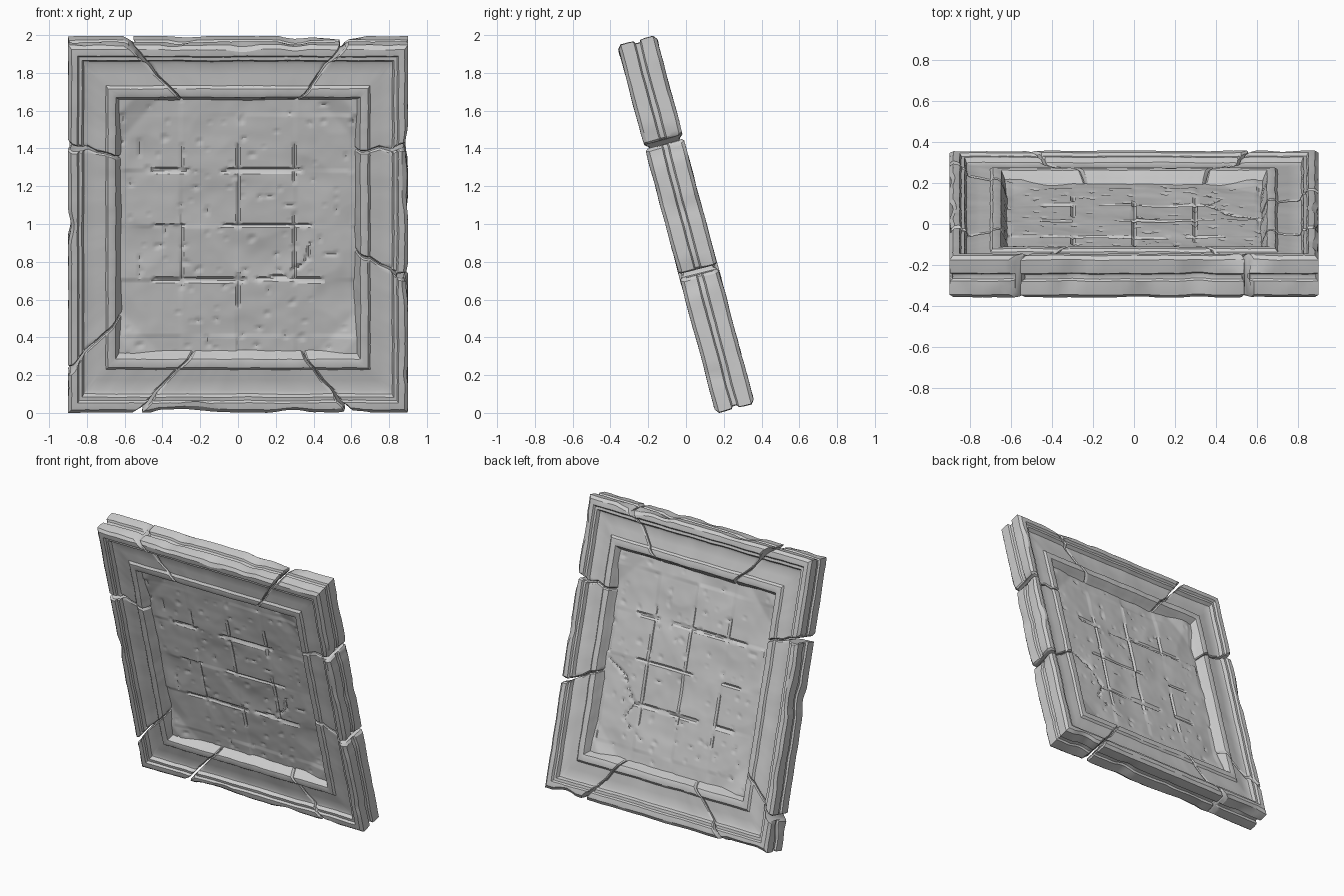
import bpy, bmesh, math, random
from mathutils import Vector, Matrix, noise

if "Cube" in bpy.data.objects:
    bpy.data.objects.remove(bpy.data.objects["Cube"])

random.seed(4)
TILT = math.radians(15)
HX, HZ, W, RISE = 0.90, 1.008, 0.29, 1.15     # half sizes, frame width, vertical width factor
POSE = Matrix.Translation((0, 0, 1.0)) @ Matrix.Rotation(TILT, 4, 'X')
parts = []


def finish(name, bm):
    bmesh.ops.recalc_face_normals(bm, faces=bm.faces)
    bm.transform(POSE)
    me = bpy.data.meshes.new(name)
    bm.to_mesh(me)
    bm.free()
    ob = bpy.data.objects.new(name, me)
    bpy.context.collection.objects.link(ob)
    bpy.ops.object.select_all(action='DESELECT')
    ob.select_set(True)
    bpy.context.view_layer.objects.active = ob
    bpy.ops.object.shade_smooth_by_angle(angle=math.radians(28))
    parts.append(ob)


# frame moulding profile: (distance in from outer edge, half thickness)
HALF = [(.016, 0), (.014, .012), (.002, .02), (0, .05), (0, .088), (.018, .105), (.035, .106),
        (.05, .105), (.058, .09), (.074, .09), (.084, .066), (.1, .06), (.15, .063), (.2, .067),
        (.212, .08), (.235, .083), (.252, .078), (.268, .045), (.278, .018), (W, 0)]
PROFILE = [(u, -h) for u, h in HALF] + [(u, h) for u, h in HALF[-2:0:-1]]

IX, IZ = HX - W, HZ - W * RISE


def corner(sx, sz):
    return Vector((sx * HX, sz * HZ)), Vector((sx * IX, sz * IZ)), False


def crack(side, outer, inner):
    s = 1 if side in 'TR' else -1
    if side in 'TB':
        return Vector((outer, s * HZ)), Vector((inner, s * IZ)), True
    return Vector((s * HX, outer)), Vector((s * IX, inner)), True


# clockwise around the frame, starting at the first crack
KEYS = [crack('T', -.58, -.28), crack('T', .56, .30), corner(1, 1), crack('R', .45, .42),
        crack('R', -.27, -.13), corner(1, -1), crack('B', .58, .33), crack('B', -.53, -.22),
        corner(-1, -1), crack('L', -.78, -.48), crack('L', .46, .38), corner(-1, 1)]


def jag(key, u):
    return 0.022 * noise.noise(Vector((key[0].x * 9, key[0].y * 9, u * 16)))


def station(a, b, f, tip, grow):
    """One ring of points, fraction f from key a to key b."""
    d = (b[0] - a[0]).normalized()
    pts = []
    for u, h in PROFILE:
        if tip:                                   # chipped lip beside a crack
            u, h = .012 + u * .94, h * .9
        t = u / W
        gap = .004 + .014 * max(0, 1 - t * 2.2) * grow
        pa, pb = a[0].lerp(a[1], t), b[0].lerp(b[1], t)
        if a[2]:
            pa = pa + d * (gap + jag(a, u))
        if b[2]:
            pb = pb - d * (gap - jag(b, u))
        p = pa.lerp(pb, f)
        v = Vector((p.x, h, p.y))
        # wear: eat into outer edges, ripple everything slightly
        if u < .05:
            chip = max(0, noise.noise(v * 5 + Vector((3, 1, 7))) - .15) * .045
            v.x -= chip * (1 if v.x > 0 else -1) * (abs(v.x) > HX - .06)
            v.z -= chip * (1 if v.z > 0 else -1) * (abs(v.z) > HZ - .06)
        v += noise.noise_vector(v * 7) * .0035 + noise.noise_vector(v * 24) * .0015
        v.x = max(-HX, min(HX, v.x))
        pts.append(v)
    return pts


# broken frame blocks, lofted from crack to crack
def frame_block(name, keys):
    grow = random.uniform(.6, 1.3)
    rings = []
    for a, b in zip(keys, keys[1:]):
        length = (b[0] - a[0]).length
        n = max(3, int(length / .028))
        fs = [i / n for i in range(n + 1)]
        if not a[2]:
            fs = fs[1:]
        else:
            fs.insert(1, .011 / length)
        if b[2]:
            fs.insert(-1, 1 - .011 / length)
        for f in fs:
            rings.append(station(a, b, f, (f == 0 and a[2]) or (f == 1 and b[2]), grow))
    bm = bmesh.new()
    vs = [[bm.verts.new(p) for p in r] for r in rings]
    k = len(PROFILE)
    for r, q in zip(vs, vs[1:]):
        for i in range(k):
            bm.faces.new((r[i], r[(i + 1) % k], q[(i + 1) % k], q[i]))
    for end in (vs[0], vs[-1]):                  # cap with strips across the thickness
        m = len(HALF)
        bm.faces.new((end[0], end[1], end[-1]))
        for i in range(1, m - 2):
            bm.faces.new((end[i], end[i + 1], end[k - i - 1], end[k - i]))
        bm.faces.new((end[m - 2], end[m - 1], end[m]))
    finish(name, bm)


loop = KEYS + [KEYS[0]]
start = 0
for i in range(1, len(loop)):
    if loop[i][2]:
        frame_block(f"frame_block_{len(parts) + 1}", loop[start:i + 1])
        start = i


# worn tiled centre panel
def seg_dist(p, a, b):
    t = max(0, min(1, (p - a).dot(b - a) / (b - a).length_squared))
    return (p - a - (b - a) * t).length


CRACKS = {-1: [(.08, -.3), (.25, -.28), (.36, -.2), (.38, -.1)],
          1: [(.6, -.05), (.45, -.14), (.36, -.3), (.42, -.42), (.3, -.5)]}


def panel_height(x, z, side):
    p = Vector((x * 1.0, side * 4.0, z))
    i, j = math.floor(x / .3), math.floor(z / .3)
    cell = noise.cell_vector(Vector((i + .5, j + .5, side * 5 + .5)))
    lx, lz = x / .3 - i - .5, z / .3 - j - .5
    h = .018 + (cell.x - .5) * .003 + lx * (cell.y - .5) * .014 + lz * (cell.z - .5) * .014
    h -= max(0, noise.noise(p * 4)) * .016                     # hollows
    h += noise.noise(p * 14) * .0016
    edge = min(abs(x - .3 * round(x / .3)), abs(z - .3 * round(z / .3)))
    inside = abs(x) < .45 and abs(z) < .45
    worn = noise.noise(p * 3 + Vector((5, 5, 5))) > -.1
    if inside and worn and edge < .009:
        h -= .009
    q = Vector((x, z))
    line = [Vector(c) for c in CRACKS[side]]
    wob = noise.noise(p * 20) * .012
    if min(seg_dist(q, a, b) for a, b in zip(line, line[1:])) + wob < .007:
        h -= .009
    if noise.noise(p * 22) > .52:                               # pits
        h -= .006
    c = max(0, abs(x) / IX + abs(z) / IZ - 1.72)                # built-up corners
    return max(.002, h + min(.02, c * .09))


NX, NZ, PX, PZ = 116, 134, .72, .82
bm = bmesh.new()
rims = []
for side in (-1, 1):
    g = []
    for r in range(NZ + 1):
        z = PZ * (2 * r / NZ - 1)
        row = []
        for c in range(NX + 1):
            x = PX * (2 * c / NX - 1)
            row.append(bm.verts.new((x, side * panel_height(x, z, side), z)))
        g.append(row)
    for r in range(NZ):
        for c in range(NX):
            bm.faces.new((g[r][c], g[r][c + 1], g[r + 1][c + 1], g[r + 1][c]))
    rims.append(g[0] + [r[-1] for r in g[1:]] + g[-1][-2::-1] + [r[0] for r in g[-2:0:-1]])
n = len(rims[0])
for i in range(n):
    bm.faces.new((rims[0][i], rims[0][(i + 1) % n], rims[1][(i + 1) % n], rims[1][i]))
finish("centre_panel", bm)

# rest on the ground
low = min(v.co.z for ob in parts for v in ob.data.vertices)
for ob in parts:
    ob.location.z = -low
